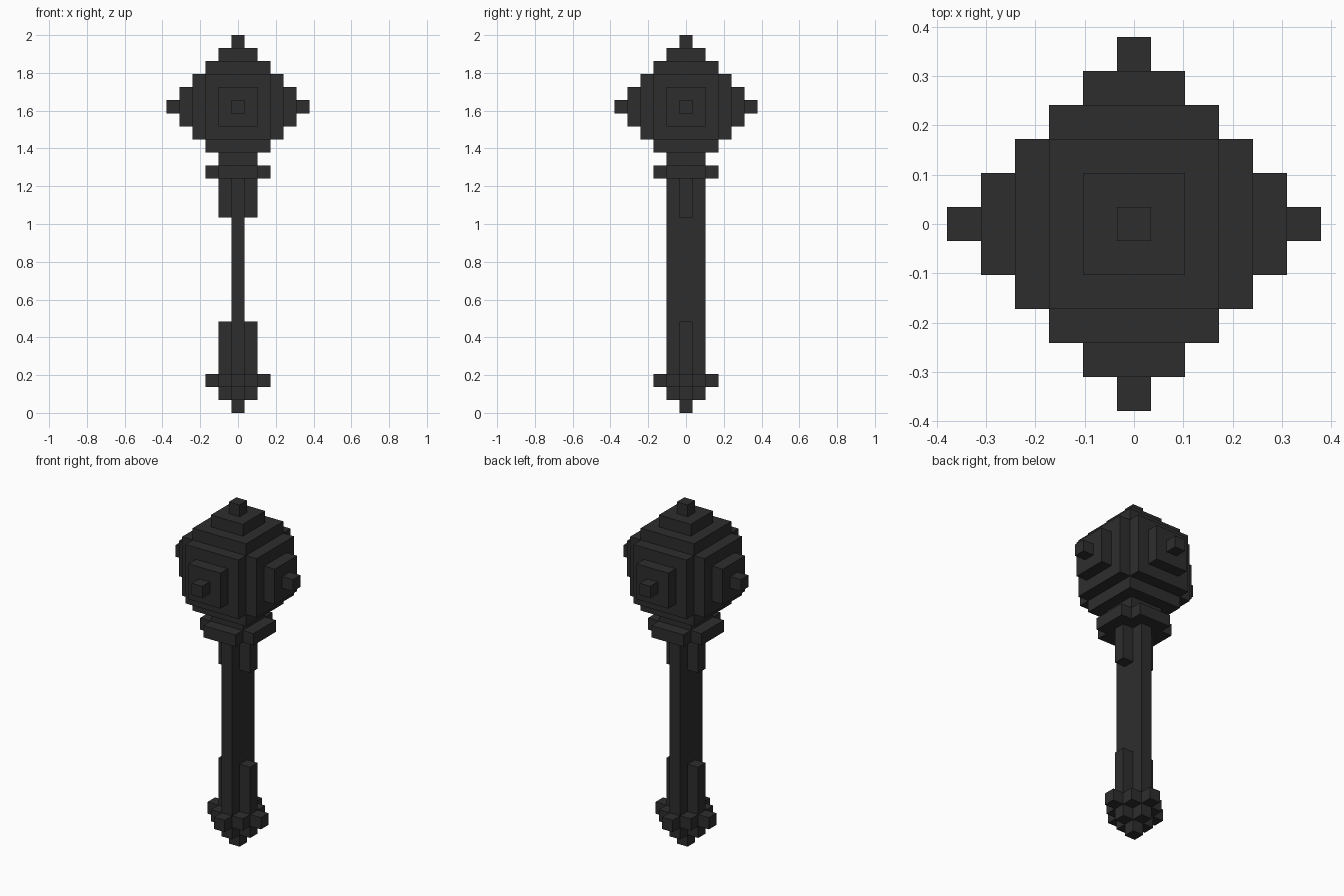
import bpy
import bmesh
import math
from mathutils import Matrix

U = 2 / 29  # edge length of one block

cube = bpy.data.objects.get("Cube")
if cube:
    bpy.data.objects.remove(cube, do_unlink=True)

iron = bpy.data.materials.new("dark_iron")
iron.use_nodes = True
colour = (0.027, 0.027, 0.027, 1)
iron.diffuse_color = colour
iron.node_tree.nodes["Principled BSDF"].inputs["Base Color"].default_value = colour


def add_object(name, bm):
    bmesh.ops.recalc_face_normals(bm, faces=bm.faces)
    mesh = bpy.data.meshes.new(name)
    bm.to_mesh(mesh)
    bm.free()
    mesh.materials.append(iron)
    obj = bpy.data.objects.new(name, mesh)
    bpy.context.collection.objects.link(obj)
    return obj


def outline(corners):
    """Closed stepped outline from the outer corners of one quarter."""
    quarter = []
    for i, (x, y) in enumerate(corners):
        if i:
            quarter.append((x, corners[i - 1][1]))
        quarter.append((x, y))
    points = list(quarter)
    points += [(-x, y) for x, y in reversed(quarter)]
    points += [(-x, -y) for x, y in quarter]
    points += [(x, -y) for x, y in reversed(quarter)]
    return points


def slab(name, corners, z0, z1):
    """Extrude a stepped outline from z0 to z1, in blocks."""
    bm = bmesh.new()
    verts = [bm.verts.new((x * U, y * U, z0 * U)) for x, y in outline(corners)]
    face = bm.faces.new(verts)
    top = bmesh.ops.extrude_face_region(bm, geom=[face], use_keep_orig=True)["geom"]
    moved = [v for v in top if isinstance(v, bmesh.types.BMVert)]
    bmesh.ops.translate(bm, verts=moved, vec=(0, 0, (z1 - z0) * U))
    return add_object(name, bm)


def side_studs(name, distance, width, z):
    """Four one-block-thick plates around the head."""
    for label, turn in (("left", 0), ("back", 1), ("right", 2), ("front", 3)):
        bm = bmesh.new()
        bmesh.ops.create_cube(
            bm, size=U,
            matrix=Matrix.Rotation(turn * math.pi / 2, 4, 'Z')
            @ Matrix.Translation((distance * U, 0, z * U))
            @ Matrix.Diagonal((1, width, width, 1)))
        add_object(f"{name}_{label}", bm)


# Pommel
slab("pommel_tip", [(.5, .5)], 0, 1)
slab("pommel_base", [(1.5, .5), (.5, 1.5)], 1, 2)
slab("pommel_guard", [(2.5, .5), (1.5, 1.5), (.5, 2.5)], 2, 3)

# Handle: cross-shaped at both ends, a narrow bar between
cross = [(1.5, .5), (.5, 1.5)]
slab("handle_lower", cross, 3, 7)
slab("handle_bar", [(.5, 1.5)], 7, 15)
slab("handle_upper", cross, 15, 18)

# Collar and neck
slab("collar", [(2.5, 1.5), (1.5, 2.5)], 18, 19)
slab("neck", [(1.5, 1.5)], 19, 20)

# Head, stepped out on all sides
slab("head_bottom_plate", [(2.5, 2.5)], 20, 21)
slab("head_core", [(3.5, 2.5), (2.5, 3.5)], 21, 26)
slab("head_top_plate", [(2.5, 2.5)], 26, 27)
slab("head_top_step", [(1.5, 1.5)], 27, 28)
slab("head_top_spike", [(.5, .5)], 28, 29)
side_studs("head_step", 4, 3, 23.5)
side_studs("head_spike", 5, 1, 23.5)
